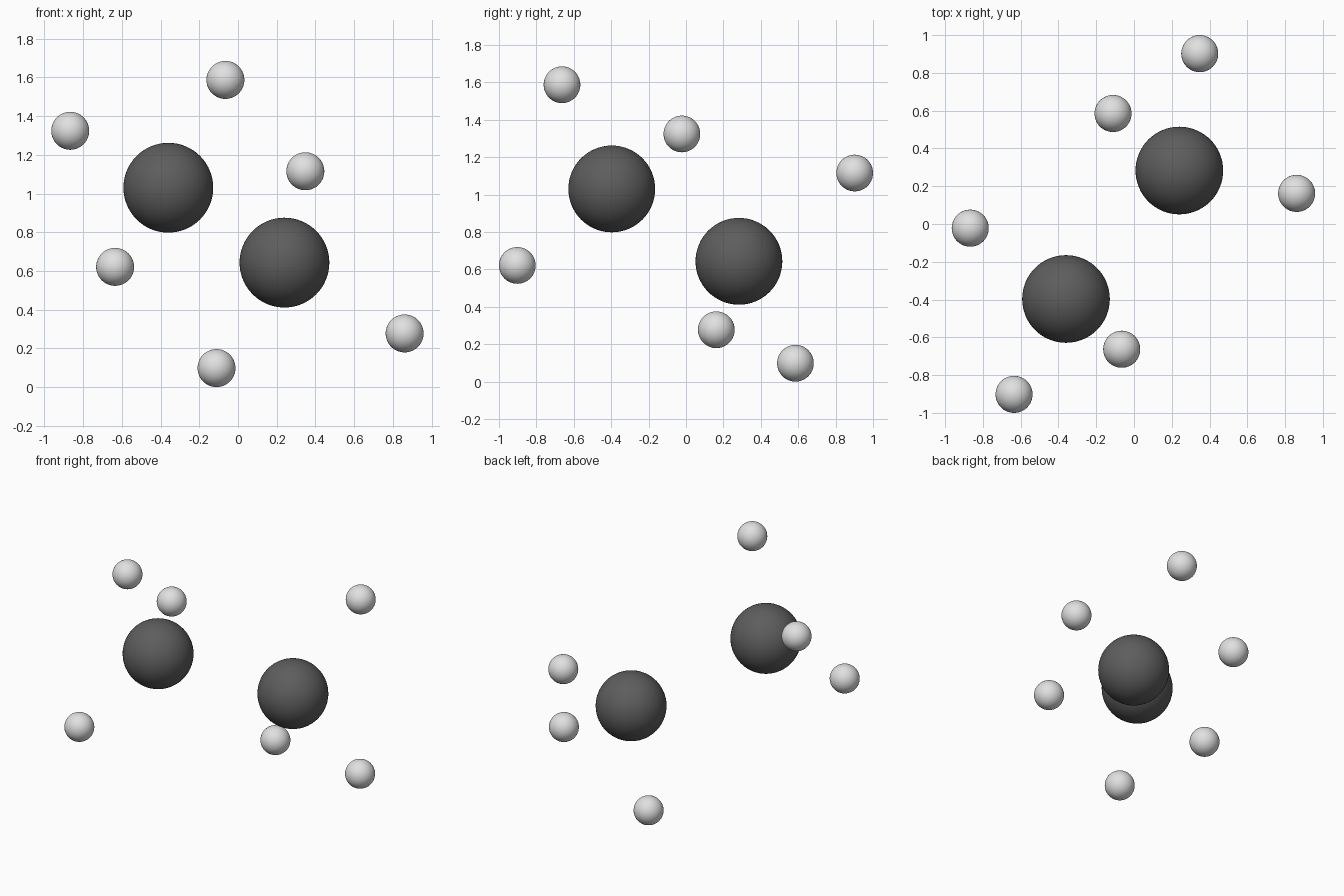
import bpy

default_cube = bpy.data.objects.get("Cube")
if default_cube:
    bpy.data.objects.remove(default_cube, do_unlink=True)


def make_material(name, level):
    mat = bpy.data.materials.new(name)
    colour = (level, level, level, 1.0)
    mat.use_nodes = True
    mat.diffuse_color = colour
    shader = next(n for n in mat.node_tree.nodes if n.type == "BSDF_PRINCIPLED")
    shader.inputs["Base Color"].default_value = colour
    return mat


def make_ball(name, centre, radius, mat):
    bpy.ops.mesh.primitive_uv_sphere_add(
        segments=64, ring_count=32, radius=radius, location=centre)
    ball = bpy.context.object
    ball.name = name
    ball.data.materials.append(mat)
    bpy.ops.object.shade_smooth()
    return ball


dark_grey = make_material("dark_grey", 0.11)
light_grey = make_material("light_grey", 0.75)

# Two large central balls
large_balls = {
    "large_ball_upper": (-0.36, -0.397, 1.03),
    "large_ball_lower": (0.24, 0.283, 0.643),
}
for name, centre in large_balls.items():
    make_ball(name, centre, 0.232, dark_grey)

# Three small balls around each large one
small_balls = {
    "small_ball_upper_top": (-0.065, -0.663, 1.587),
    "small_ball_upper_back": (-0.867, -0.022, 1.324),
    "small_ball_upper_front": (-0.635, -0.902, 0.621),
    "small_ball_lower_back": (0.348, 0.902, 1.115),
    "small_ball_lower_side": (0.861, 0.162, 0.277),
    "small_ball_lower_bottom": (-0.111, 0.585, 0.098),
}
for name, centre in small_balls.items():
    make_ball(name, centre, 0.098, light_grey)
